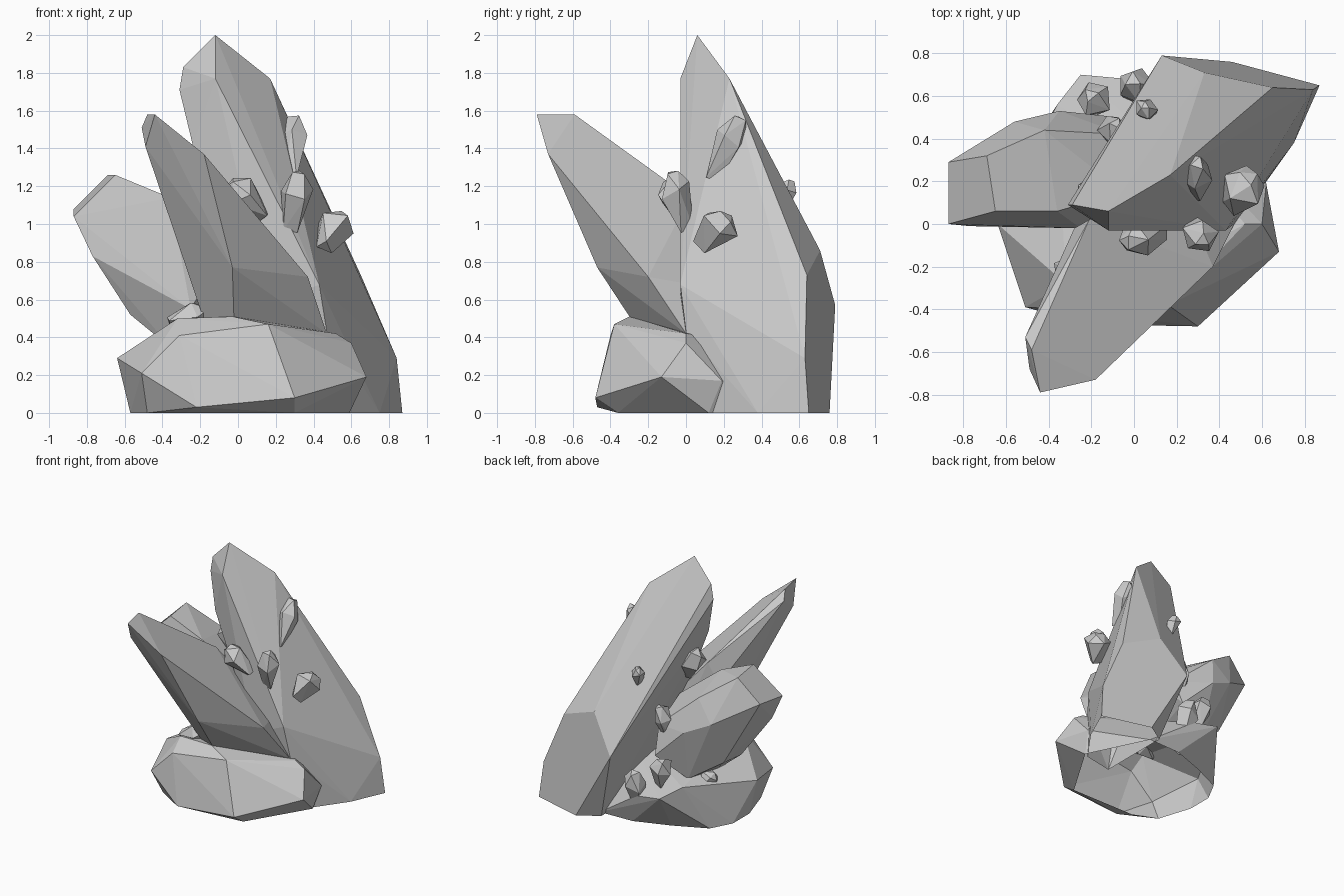
import bpy, bmesh, math, random
from mathutils import Vector

random.seed(7)


def hull(name, pts):
    """Faceted solid: convex hull of its corner points, open on the ground."""
    bm = bmesh.new()
    for p in pts:
        bm.verts.new(p)
    res = bmesh.ops.convex_hull(bm, input=bm.verts[:])
    junk = [v for v in res["geom_interior"] if isinstance(v, bmesh.types.BMVert)]
    bmesh.ops.delete(bm, geom=junk, context='VERTS')
    bmesh.ops.dissolve_limit(bm, angle_limit=math.radians(2), verts=bm.verts[:], edges=bm.edges[:])
    bmesh.ops.recalc_face_normals(bm, faces=bm.faces[:])
    ground = [f for f in bm.faces if all(v.co.z < 0.001 for v in f.verts)]
    bmesh.ops.delete(bm, geom=ground, context='FACES')
    me = bpy.data.meshes.new(name)
    bm.to_mesh(me)
    bm.free()
    ob = bpy.data.objects.new(name, me)
    bpy.context.collection.objects.link(ob)
    return ob


def shard(name, centre, axis, length, radius):
    """Small five-sided crystal with broad shoulders and a slanted tip."""
    c = Vector(centre)
    q = Vector(axis).to_track_quat('Z', 'Y')
    spin = random.uniform(0, 1)
    pts = []
    for t, r, n in ((-0.5, 0.5, 3), (0.2, 1.05, 5), (0.5, 0.45, 3)):
        for i in range(n):
            a = spin + i * math.tau / n
            rr = r * radius * random.uniform(0.9, 1.1)
            z = length * (t + (random.uniform(-0.12, 0.12) if n == 5 else 0))
            pts.append(c + q @ Vector((rr * math.cos(a), rr * math.sin(a), z)))
    hull(name, pts)


# Base rock
hull("base_rock", [
    (0.30, -0.48, 0.08), (0.68, -0.13, 0.19), (0.62, 0.19, 0.17), (0.60, 0.00, 0.37),
    (0.52, 0.00, 0.42), (0.16, -0.38, 0.47), (-0.31, -0.40, 0.41), (-0.51, -0.39, 0.21),
    (-0.64, 0.00, 0.29), (-0.32, -0.28, 0.50), (-0.03, -0.30, 0.51), (-0.22, -0.47, 0.03),
    (0.59, 0.12, 0), (-0.57, 0.00, 0), (-0.48, -0.28, 0), (-0.28, -0.36, 0), (0.30, -0.36, 0),
    (-0.36, 0.56, 0.37), (-0.25, 0.70, 0.30), (-0.03, 0.68, 0.26), (0.35, 0.61, 0),
    (0.06, 0.60, 0), (-0.22, 0.50, 0), (-0.48, 0.38, 0), (-0.57, 0.21, 0)])

# Tall back crystal
hull("tall_crystal", [
    (-0.12, 0.06, 2.00), (-0.12, -0.03, 1.77), (0.17, 0.23, 1.77), (-0.29, 0.09, 1.83),
    (-0.31, 0.09, 1.71), (-0.24, 0.05, 1.42), (0.33, 0.71, 0.86), (0.13, 0.79, 0.57),
    (0.65, 0.64, 0.73), (0.84, 0.63, 0.29), (0.87, 0.65, 0), (0.46, 0.76, 0),
    (0.75, 0.38, 0), (0.43, -0.03, 0.68), (0.47, 0.00, 0.43), (0.55, 0.10, 0),
    (0.16, -0.03, 0.56), (0.30, 0.05, 0), (0.30, 0.66, 0)])

# Front leaning crystal
hull("front_crystal", [
    (-0.44, -0.79, 1.58), (-0.48, -0.59, 1.58), (-0.51, -0.53, 1.51), (-0.49, -0.68, 1.41),
    (-0.18, -0.73, 1.37), (-0.03, -0.47, 0.77), (0.37, -0.20, 0.72), (0.47, 0.00, 0.42),
    (-0.18, -0.22, 0.49), (-0.02, -0.26, 0.45), (-0.21, 0.02, 1.14), (-0.28, -0.02, 0.97),
    (0.20, 0.20, 0.65), (0.05, 0.15, 0.40)])

# Left leaning crystal
hull("left_crystal", [
    (-0.87, 0.00, 1.04), (-0.87, 0.29, 1.08), (-0.69, 0.32, 1.26), (-0.65, 0.06, 1.26),
    (-0.42, 0.44, 1.07), (-0.56, 0.48, 0.90), (-0.77, -0.01, 0.83), (-0.35, 0.53, 0.80),
    (-0.57, 0.10, 0.52), (-0.57, 0.33, 0.54), (-0.25, -0.02, 0.55), (-0.36, 0.06, 1.14),
    (-0.35, 0.12, 0.34), (-0.32, 0.43, 0.38), (-0.07, 0.50, 0.53), (-0.05, 0.42, 0.75),
    (-0.05, 0.15, 0.90)])

# Small crystals growing on the big ones: centre, axis, length, radius
for i, (c, a, l, r) in enumerate([
        ((0.29, 0.21, 1.40), (0.05, 0.4, 0.9), 0.36, 0.085),
        ((0.30, -0.04, 1.12), (0.15, -0.25, 1), 0.32, 0.085),
        ((0.50, 0.15, 0.96), (0.3, 0.5, 0.6), 0.23, 0.105),
        ((0.05, -0.06, 1.13), (-0.7, -0.2, 0.7), 0.26, 0.085),
        ((-0.18, 0.58, 0.45), (-0.2, 0.2, 0.9), 0.24, 0.085),
        ((0.06, 0.53, 1.15), (-0.1, 0.3, 1), 0.17, 0.05),
        ((0.01, 0.63, 0.29), (-0.1, 0.3, 1), 0.32, 0.085),
        ((-0.26, -0.20, 0.51), (1, 0.1, 0.3), 0.22, 0.08),
        ((-0.11, 0.43, 0.78), (0.2, 0.3, 1), 0.30, 0.07),
        ((-0.38, 0.28, 0.33), (-0.8, 0.2, 0.5), 0.20, 0.08),
        ((-0.15, 0.15, 1.17), (-0.5, 0.2, 0.8), 0.28, 0.10)]):
    shard(f"small_crystal_{i + 1}", c, a, l, r)
